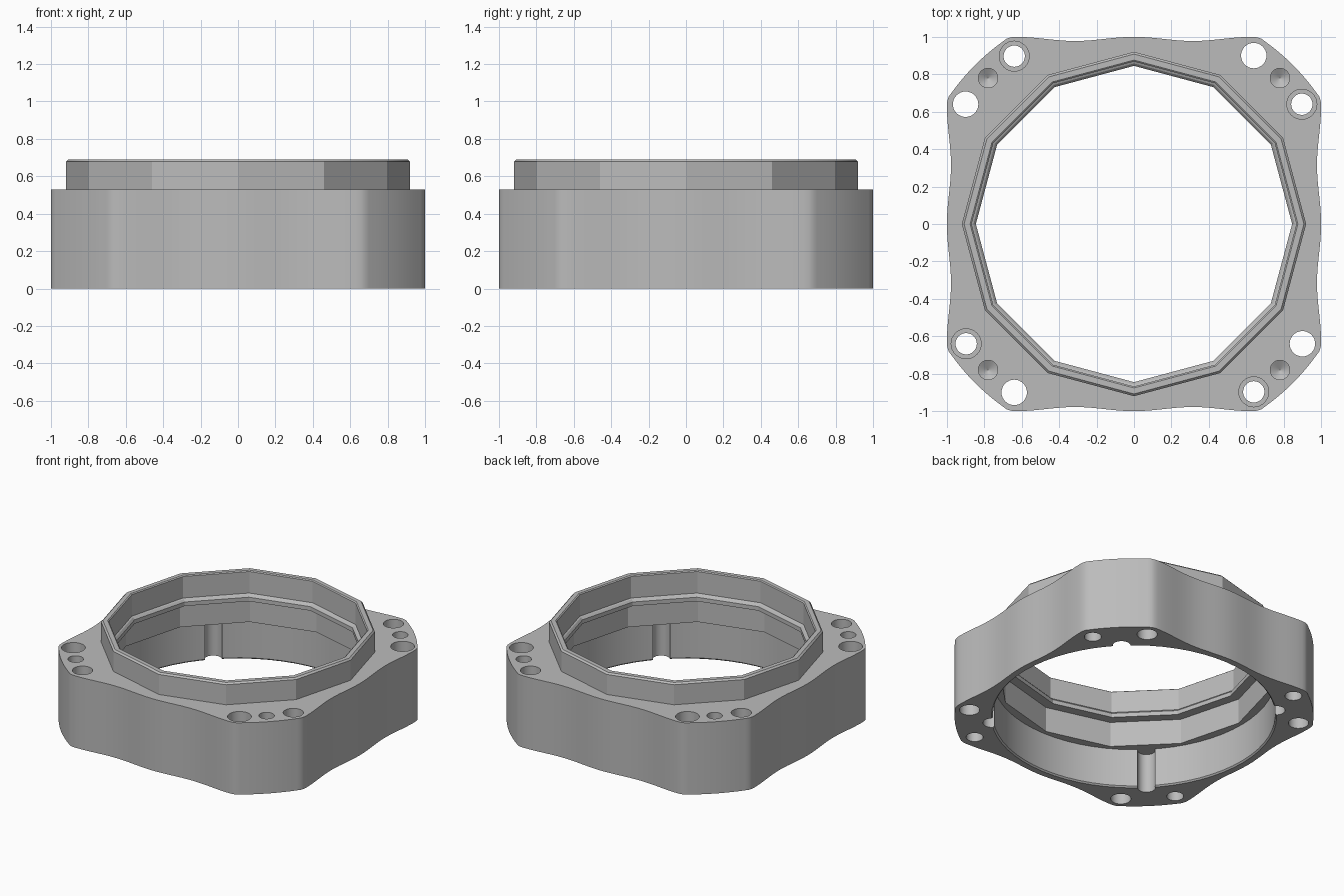
import bpy, bmesh
from math import pi, sin, cos, atan2, hypot, radians

cube = bpy.data.objects.get("Cube")
if cube:
    bpy.data.objects.remove(cube)

grey = bpy.data.materials.new("plain grey")
grey.use_nodes = True
grey.diffuse_color = (0.5, 0.5, 0.5, 1)
grey.node_tree.nodes["Principled BSDF"].inputs["Base Color"].default_value = (0.5, 0.5, 0.5, 1)


def stack(name, rings):
    """Closed solid from matching rings of points, listed bottom to top."""
    bm = bmesh.new()
    loops = [[bm.verts.new(p) for p in ring] for ring in rings]
    n = len(loops[0])
    for low, high in zip(loops, loops[1:]):
        for i in range(n):
            j = (i + 1) % n
            bm.faces.new((low[i], low[j], high[j], high[i]))
    bm.faces.new(loops[0][::-1])
    bm.faces.new(loops[-1])
    mesh = bpy.data.meshes.new(name)
    bm.to_mesh(mesh)
    bm.free()
    mesh.materials.append(grey)
    obj = bpy.data.objects.new(name, mesh)
    bpy.context.collection.objects.link(obj)
    return obj


def lathe(name, profile, sides, x=0, y=0):
    """Turned solid from (radius, height) pairs."""
    turns = [2 * pi * i / sides for i in range(sides)]
    return stack(name, [[(x + r * cos(a), y + r * sin(a), z) for a in turns]
                        for r, z in profile])


def spin(x, y, quarter):
    a = quarter * pi / 2
    return x * cos(a) - y * sin(a), x * sin(a) + y * cos(a)


HEIGHT, RIM = 0.53, 0.69

# Outline: wavy side, small fillet, then a large corner arc
WAVE = 0.63
side = [(1 - 0.011 * (1 - cos(2 * pi * i / 14)), WAVE * i / 14) for i in range(15)]
side += [(0.998, 0.655), (0.991, 0.68), (0.976, 0.70)]
start = atan2(0.70, 0.976)
corner_r = hypot(0.976, 0.70)
arc = [start + (pi / 2 - 2 * start) * i / 8 for i in range(1, 8)]
quarter_line = side + [(corner_r * cos(a), corner_r * sin(a)) for a in arc]
quarter_line += [(y, x) for x, y in side[:0:-1]]
outline = [spin(x, y, q) for q in range(4) for x, y in quarter_line]

# Housing block and the twelve-sided collar on top
body = stack("adapter_housing", [[(x, y, z) for x, y in outline] for z in (0, HEIGHT)])
collar = lathe("collar", [(0.92, 0.5), (0.92, RIM - 0.012), (0.908, RIM)], 12)

# Central opening: round lower recess, faceted pocket, retaining lip, upper bore
cutters = [
    lathe("lower_recess", [(0.955, -0.1), (0.955, 0), (0.945, 0.01), (0.945, 0.29)], 64),
    lathe("stepped_bore", [(0.915, -0.1), (0.915, 0.475), (0.845, 0.475),
                           (0.845, 0.505), (0.858, 0.52), (0.868, 0.525),
                           (0.868, RIM - 0.006), (0.876, RIM), (0.876, 0.8)], 12),
]

# Holes in each corner
for q in range(4):
    x, y = spin(0.64, 0.9, q)
    cutters.append(lathe("plain_hole", [(0.068, -0.1), (0.068, 0.8)], 32, x, y))
    x, y = spin(0.897, 0.64, q)
    cutters.append(lathe("counterbored_hole", [(0.057, -0.1), (0.057, 0.25),
                                               (0.08, 0.25), (0.08, 0.8)], 32, x, y))
    x, y = spin(0.78, 0.78, q)
    cutters.append(lathe("blind_hole", [(0.001, 0.3), (0.052, 0.33), (0.052, 0.8)], 32, x, y))
    a = radians(45 + 90 * q)
    cutters.append(lathe("wall_notch", [(0.06, -0.1), (0.06, 0.29)], 24,
                         0.955 * cos(a), 0.955 * sin(a)))


def combine(tool, operation):
    tool.hide_render = True
    mod = body.modifiers.new(tool.name, "BOOLEAN")
    mod.operation = operation
    mod.solver = "EXACT"
    mod.object = tool


combine(collar, "UNION")
for cutter in cutters:
    combine(cutter, "DIFFERENCE")

# Bake the cuts, then remove the helpers
bpy.context.view_layer.update()
graph = bpy.context.evaluated_depsgraph_get()
result = bpy.data.meshes.new_from_object(body.evaluated_get(graph))
body.modifiers.clear()
body.data = result
for tool in [collar] + cutters:
    bpy.data.objects.remove(tool)

# Smooth round walls while keeping facets and rims crisp
bpy.ops.object.select_all(action="DESELECT")
body.select_set(True)
bpy.context.view_layer.objects.active = body
bpy.ops.object.shade_smooth_by_angle(angle=radians(22))
